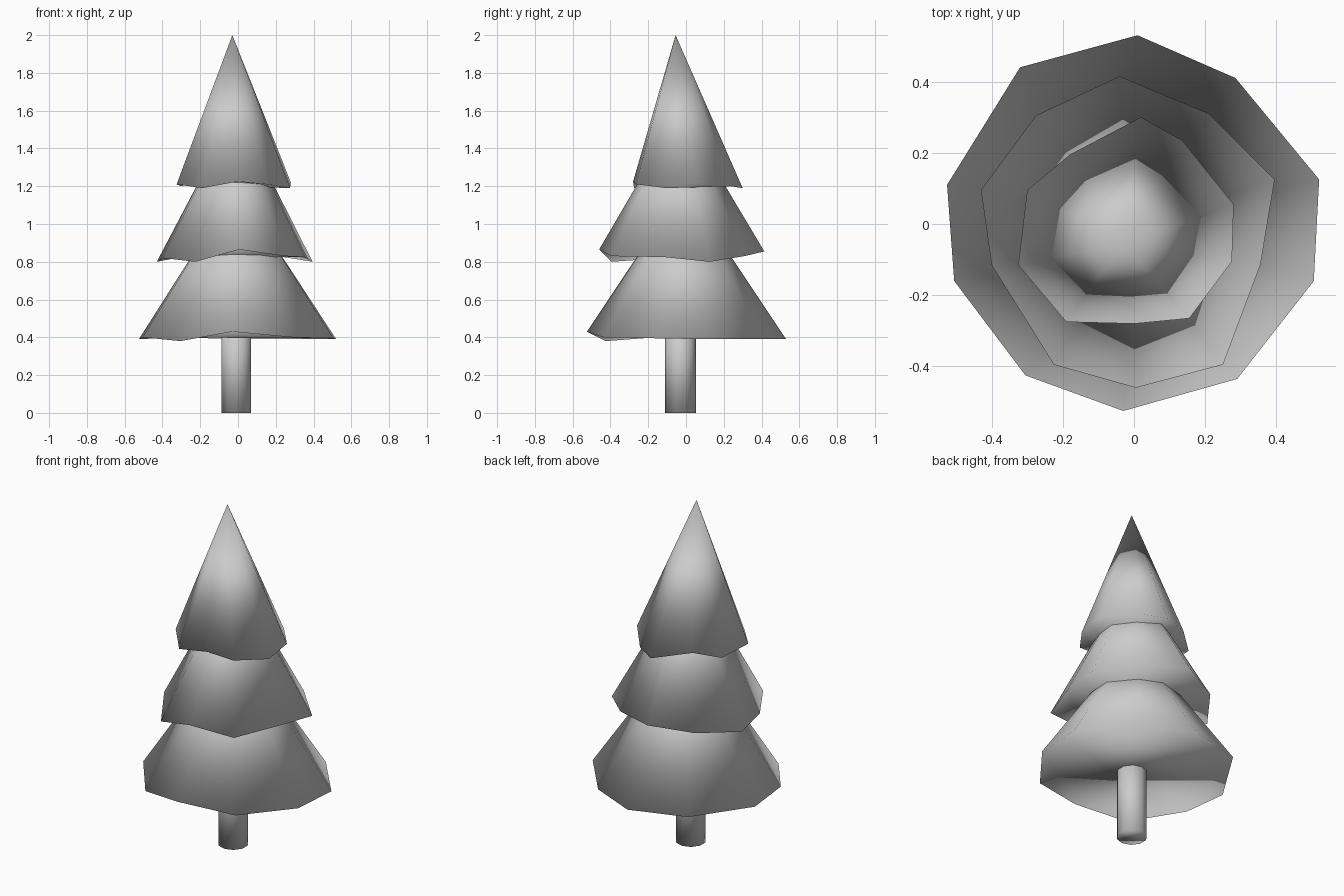
import bpy, bmesh


def smooth(obj):
    for p in obj.data.polygons:
        p.use_smooth = True


# Closed low-poly cone with an uneven ten-point rim, fully smooth shaded
def foliage_tier(name, rim, apex):
    bm = bmesh.new()
    ring = [bm.verts.new(p) for p in rim]
    top = bm.verts.new(apex)
    for i, v in enumerate(ring):
        bm.faces.new((v, ring[(i + 1) % len(ring)], top))
    bm.faces.new(ring)
    bmesh.ops.recalc_face_normals(bm, faces=bm.faces)
    mesh = bpy.data.meshes.new(name)
    bm.to_mesh(mesh)
    bm.free()
    obj = bpy.data.objects.new(name, mesh)
    bpy.context.collection.objects.link(obj)
    smooth(obj)


# Trunk
bpy.ops.mesh.primitive_cylinder_add(vertices=10, radius=0.082, depth=0.5,
                                    location=(-0.01, -0.03, 0.25))
trunk = bpy.context.object
trunk.name = "trunk"
smooth(trunk)

# Lower foliage
foliage_tier("lower_foliage", [
    (0.01, 0.53, 0.39), (-0.32, 0.44, 0.40), (-0.525, 0.11, 0.39),
    (-0.505, -0.16, 0.40), (-0.305, -0.425, 0.38), (-0.03, -0.525, 0.43),
    (0.29, -0.435, 0.40), (0.505, -0.16, 0.395), (0.52, 0.125, 0.39),
    (0.285, 0.41, 0.39)], (-0.01, -0.01, 1.2))

# Middle foliage
foliage_tier("middle_foliage", [
    (-0.04, 0.415, 0.855), (-0.275, 0.305, 0.83), (-0.43, 0.095, 0.80),
    (-0.40, -0.115, 0.82), (-0.225, -0.395, 0.80), (0.005, -0.46, 0.865),
    (0.25, -0.395, 0.83), (0.355, -0.115, 0.825), (0.395, 0.125, 0.80),
    (0.21, 0.31, 0.83)], (-0.01, -0.03, 1.6))

# Upper foliage
foliage_tier("upper_foliage", [
    (0.02, 0.30, 1.19), (-0.18, 0.195, 1.235), (-0.30, 0.095, 1.20),
    (-0.325, -0.115, 1.21), (-0.19, -0.275, 1.19), (0.0, -0.28, 1.225),
    (0.155, -0.265, 1.21), (0.275, -0.105, 1.19), (0.28, 0.055, 1.22),
    (0.135, 0.235, 1.20)], (-0.03, -0.055, 2.0))
